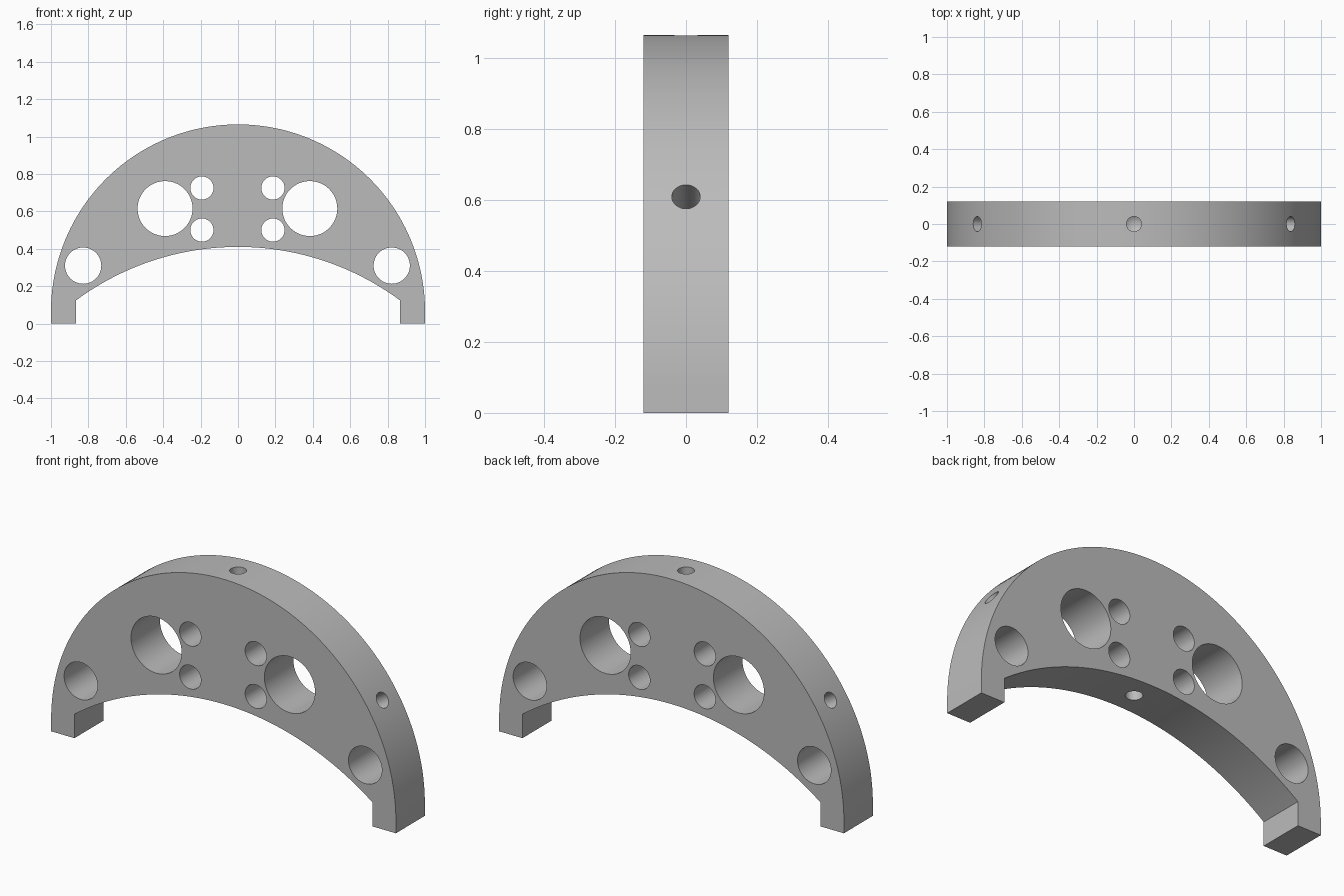
import bpy
import bmesh
from math import asin, cos, pi, radians, sin, tan
from mathutils import Vector

if "Cube" in bpy.data.objects:
    bpy.data.objects.remove(bpy.data.objects["Cube"])

HALF_DEPTH = 0.12
CENTRE_Z = 0.065          # centre of the outer arc, radius 1
INNER_R, INNER_Z = 1.455, -1.045
FOOT_X = 0.865            # inner side of each foot
SHIFT = -0.003            # slight offset of the hole pattern

grey = bpy.data.materials.new("plain grey")
grey.use_nodes = True
colour = (0.5, 0.5, 0.5, 1)
grey.diffuse_color = colour
grey.node_tree.nodes["Principled BSDF"].inputs["Base Color"].default_value = colour


def make_object(name, bm):
    bmesh.ops.recalc_face_normals(bm, faces=bm.faces)
    mesh = bpy.data.meshes.new(name)
    bm.to_mesh(mesh)
    bm.free()
    mesh.materials.append(grey)
    obj = bpy.data.objects.new(name, mesh)
    bpy.context.collection.objects.link(obj)
    return obj


def arc(radius, centre_z, start, end, steps):
    """Points on an arc in the xz plane, angles measured from +x."""
    angles = [start + (end - start) * i / steps for i in range(steps + 1)]
    return [(radius * cos(a), centre_z + radius * sin(a)) for a in angles]


def bore(mouth, direction, radius, depth, tip=False, sides=48):
    """Cutter cylinder along direction, with an optional drilled cone tip."""
    bm = bmesh.new()
    bmesh.ops.create_circle(bm, cap_ends=True, radius=radius, segments=sides)
    base = bm.faces[:]
    made = bmesh.ops.extrude_face_region(bm, geom=base, use_keep_orig=True)["geom"]
    top = [v for v in made if isinstance(v, bmesh.types.BMVert)]
    bmesh.ops.translate(bm, verts=top, vec=(0, 0, depth))
    if tip:
        peak = bm.verts.new((0, 0, depth + radius / tan(radians(59))))
        cap = [f for f in made if isinstance(f, bmesh.types.BMFace)][0]
        rim = cap.verts[:]
        bm.faces.remove(cap)
        for a, b in zip(rim, rim[1:] + rim[:1]):
            bm.faces.new((a, b, peak))
    turn = Vector((0, 0, 1)).rotation_difference(Vector(direction))
    bmesh.ops.transform(bm, matrix=turn.to_matrix().to_4x4(), verts=bm.verts)
    bmesh.ops.translate(bm, vec=mouth, verts=bm.verts)
    cutter = make_object("bore_cutter", bm)
    cutter.hide_render = True
    return cutter


# Arched plate with two square feet
half_angle = asin(FOOT_X / INNER_R)
outline = [(1, 0)] + arc(1, CENTRE_Z, 0, pi, 96) + [(-1, 0), (-FOOT_X, 0)]
outline += arc(INNER_R, INNER_Z, pi / 2 + half_angle, pi / 2 - half_angle, 48)
outline += [(FOOT_X, 0)]
bm = bmesh.new()
face = bm.faces.new([bm.verts.new((x, -HALF_DEPTH, z)) for x, z in outline])
made = bmesh.ops.extrude_face_region(bm, geom=[face], use_keep_orig=True)["geom"]
bmesh.ops.translate(bm, vec=(0, 2 * HALF_DEPTH, 0),
                    verts=[v for v in made if isinstance(v, bmesh.types.BMVert)])
plate = make_object("arched_plate", bm)

# Mirrored pairs of holes through the plate: x, z, radius
cutters = []
for x, z, radius in [(0.387, 0.615, 0.147), (0.19, 0.725, 0.062),
                     (0.19, 0.5, 0.062), (0.825, 0.31, 0.097)]:
    for side in (-1, 1):
        cutters.append(bore((side * x + SHIFT, -0.2, z), (0, 1, 0), radius, 0.4))

# Drilled blind holes around the rim
for degrees in (33, 90, 147):
    a = radians(degrees)
    out = Vector((cos(a), 0, sin(a)))
    mouth = out * 1.05 + Vector((0, 0, CENTRE_Z))
    cutters.append(bore(mouth, -out, 0.04, 0.3, tip=True))

# Drilled blind hole in the underside of the arch
cutters.append(bore((0, 0, 0.35), (0, 0, 1), 0.04, 0.21, tip=True))

# Cut all the holes, then drop the cutters
for cutter in cutters:
    cut = plate.modifiers.new("hole", 'BOOLEAN')
    cut.operation = 'DIFFERENCE'
    cut.solver = 'EXACT'
    cut.object = cutter
bpy.context.view_layer.update()
graph = bpy.context.evaluated_depsgraph_get()
solid = bpy.data.meshes.new_from_object(plate.evaluated_get(graph))
plate.modifiers.clear()
plate.data = solid
for cutter in cutters:
    bpy.data.objects.remove(cutter)

bpy.ops.object.select_all(action='DESELECT')
plate.select_set(True)
bpy.context.view_layer.objects.active = plate
bpy.ops.object.shade_smooth_by_angle(angle=radians(25))
